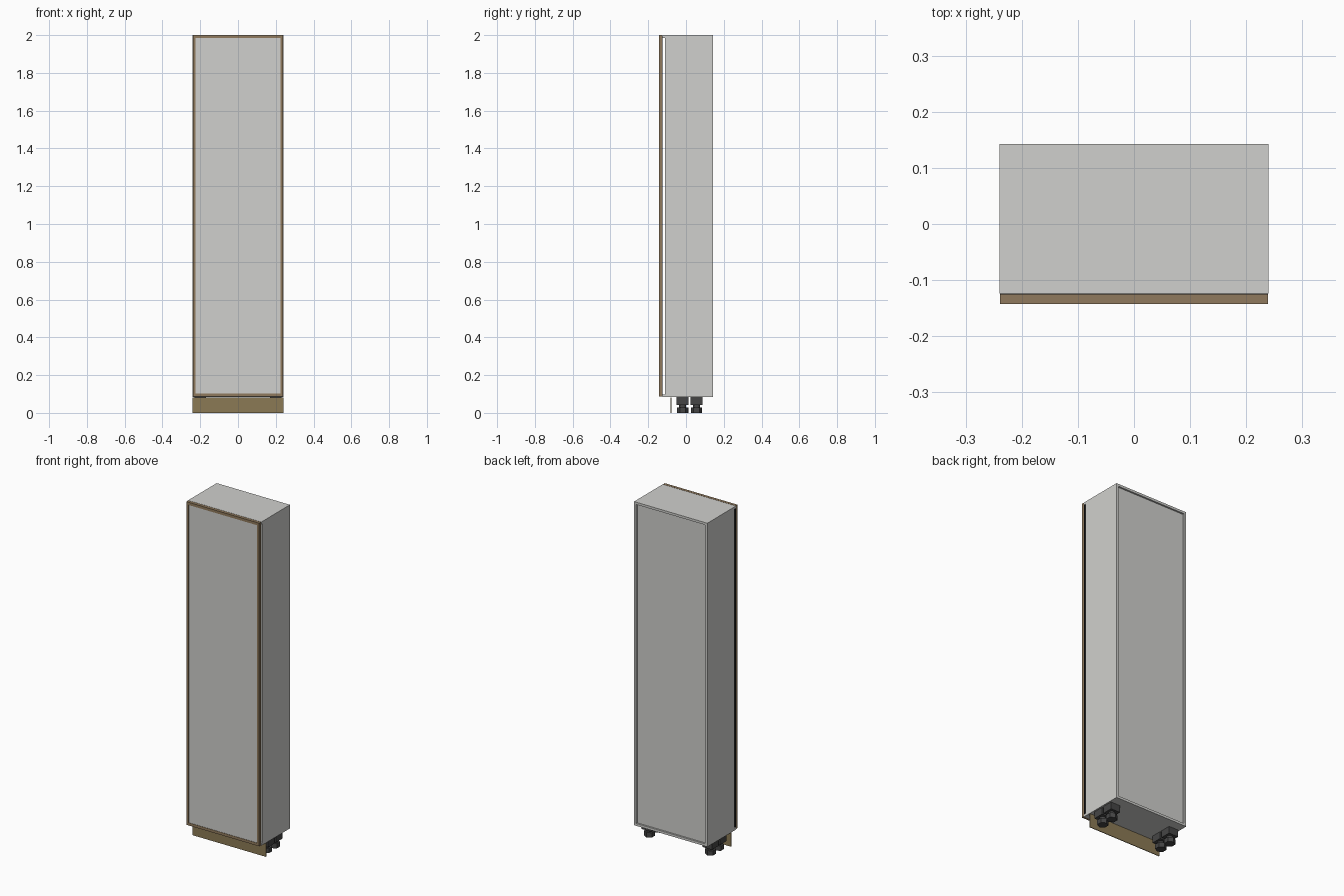
import bpy, bmesh, math
from mathutils import Matrix

if "Cube" in bpy.data.objects:
    bpy.data.objects.remove(bpy.data.objects["Cube"])

def material(name, r, g, b):
    m = bpy.data.materials.new(name)
    m.diffuse_color = (r, g, b, 1)
    m.use_nodes = True
    m.node_tree.nodes["Principled BSDF"].inputs["Base Color"].default_value = m.diffuse_color
    return m

GREY = material("light grey", 0.63, 0.63, 0.61)
WOOD = material("frame brown", 0.28, 0.195, 0.11)
PLINTH = material("plinth brown", 0.26, 0.195, 0.09)
DARK = material("dark plastic", 0.06, 0.06, 0.06)
BLACK = material("black", 0.008, 0.008, 0.008)

def finish(name, bm, mat):
    bmesh.ops.recalc_face_normals(bm, faces=bm.faces)
    me = bpy.data.meshes.new(name)
    bm.to_mesh(me)
    bm.free()
    me.materials.append(mat)
    ob = bpy.data.objects.new(name, me)
    bpy.context.collection.objects.link(ob)
    return ob

def add_box(bm, x0, x1, y0, y1, z0, z1):
    m = Matrix.Translation(((x0 + x1) / 2, (y0 + y1) / 2, (z0 + z1) / 2)) \
        @ Matrix.Diagonal((x1 - x0, y1 - y0, z1 - z0, 1))
    bmesh.ops.create_cube(bm, size=1, matrix=m)

def box(name, mat, *dims):
    bm = bmesh.new()
    add_box(bm, *dims)
    return finish(name, bm, mat)

def add_prism(bm, x, y, z0, z1, r0, r1, sides):
    m = Matrix.Translation((x, y, (z0 + z1) / 2))
    bmesh.ops.create_cone(bm, cap_ends=True, segments=sides, radius1=r0,
                          radius2=r1, depth=z1 - z0, matrix=m)

W, T = 0.24, 0.014            # half width, board thickness
BOTTOM, TOP = 0.083, 2.0
FRONT, BACK = -0.124, 0.143   # depth of top and bottom boards
SIDE_FRONT = -0.112           # side boards stop short, leaving a grip gap

# Carcass boards
box("top_board", GREY, -W, W, FRONT, BACK, TOP - T, TOP)
box("bottom_board", GREY, -W, W, FRONT, BACK, BOTTOM, BOTTOM + T)
for side, s in (("left", -1), ("right", 1)):
    xs = sorted((s * W, s * (W - T)))
    box(side + "_side_board", GREY, *xs, SIDE_FRONT, BACK, BOTTOM + T, TOP - T)
box("back_panel", GREY, -W + T, W - T, BACK - 0.016, BACK - 0.01,
    BOTTOM + T, TOP - T)

# Door: brown frame, grey infill, black backing
D0, D1, DB = -0.143, -0.126, BOTTOM + 0.003
F = 0.016
bm = bmesh.new()
for s in (-1, 1):
    xs = sorted((s * (W - 0.001), s * (W - F)))
    add_box(bm, *xs, D0, D1, DB, TOP)
for z in (DB, TOP - F):
    add_box(bm, -W + F, W - F, D0, D1, z, z + F)
finish("door_frame", bm, WOOD)
box("door_panel", GREY, -W + F, W - F, D0 + 0.002, D1, DB + F, TOP - F)
box("door_backing", BLACK, -W + 0.001, W - 0.001, D1, D1 + 0.002, DB, TOP - 0.001)

# Plinth board
box("plinth", PLINTH, -W, W, -0.081, -0.077, 0, BOTTOM - 0.001)

# Adjustable legs: mounting block, neck and six-sided foot
for i, x in enumerate((-0.2, 0.2)):
    for j, y in enumerate((-0.018, 0.056)):
        bm = bmesh.new()
        add_box(bm, x - 0.031, x + 0.031, y - 0.031, y + 0.031, 0.042, BOTTOM)
        add_prism(bm, x, y, 0.026, 0.042, 0.018, 0.018, 12)
        add_prism(bm, x, y, 0.0, 0.028, 0.03, 0.03, 6)
        finish("leg_%d_%d" % (i, j), bm, DARK)
